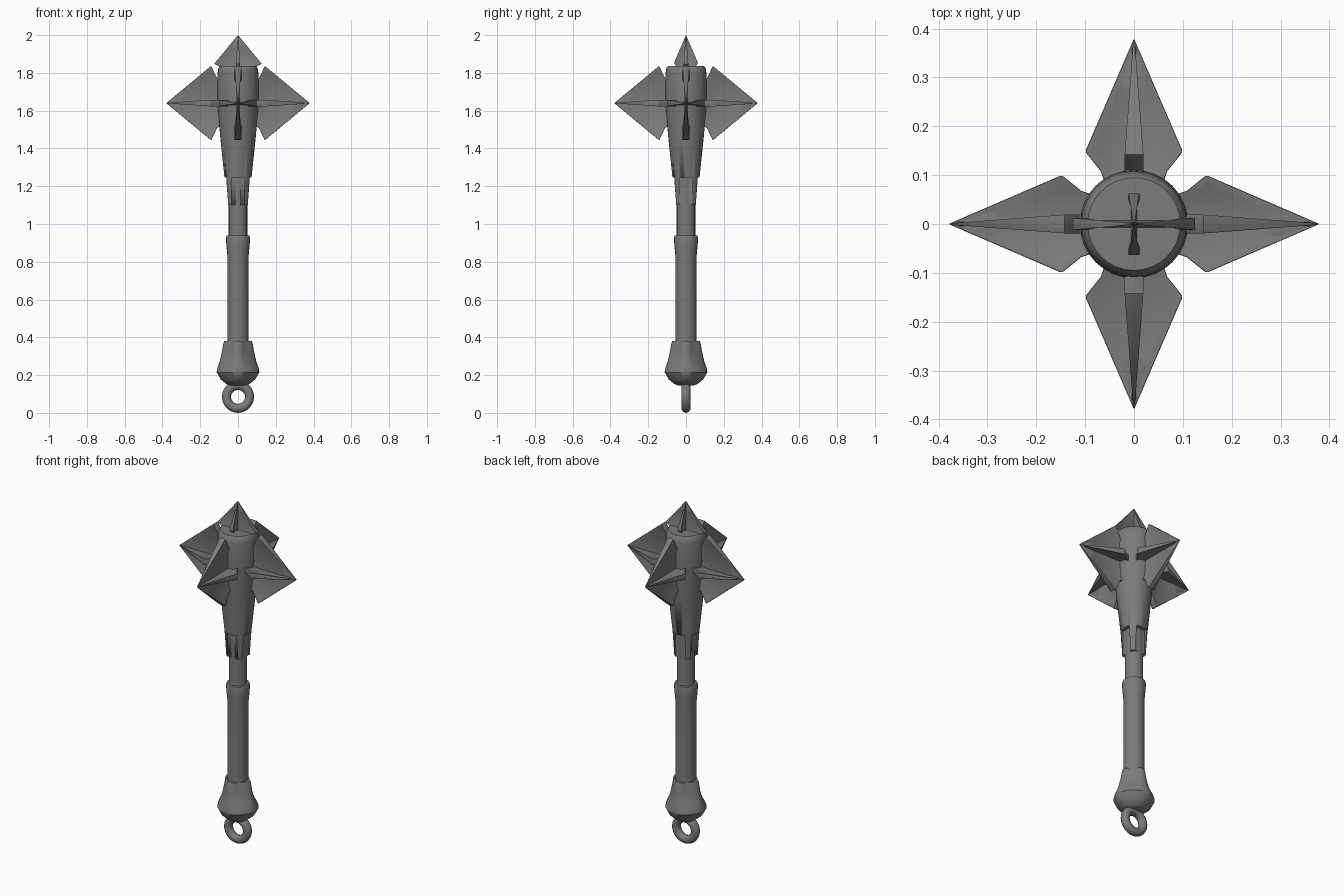
import bpy, bmesh, math
from mathutils import Matrix, Vector

cube = bpy.data.objects.get("Cube")
if cube:
    bpy.data.objects.remove(cube, do_unlink=True)

steel = bpy.data.materials.new("dark_steel")
steel.use_nodes = True
COLOUR = (0.2, 0.2, 0.2, 1)
steel.diffuse_color = COLOUR
steel.node_tree.nodes["Principled BSDF"].inputs["Base Color"].default_value = COLOUR


def finish(name, bm, angle=35):
    bmesh.ops.recalc_face_normals(bm, faces=bm.faces)
    mesh = bpy.data.meshes.new(name)
    bm.to_mesh(mesh)
    bm.free()
    mesh.materials.append(steel)
    obj = bpy.data.objects.new(name, mesh)
    bpy.context.collection.objects.link(obj)
    bpy.ops.object.select_all(action='DESELECT')
    obj.select_set(True)
    bpy.context.view_layer.objects.active = obj
    bpy.ops.object.shade_smooth_by_angle(angle=math.radians(angle))
    return obj


def lathe(name, profile, sides=24, ridge=None):
    """Turned part; each profile point is (radius, height, ridge height)."""
    bm = bmesh.new()
    rings = []
    for r, z, *extra in profile:
        ring = []
        for i in range(sides):
            a = math.tau * i / sides
            rad = r + (extra[0] * ridge(a) if ridge else 0)
            ring.append(bm.verts.new((rad * math.cos(a), rad * math.sin(a), z)))
        rings.append(ring)
    for lo, hi in zip(rings, rings[1:]):
        for i in range(sides):
            j = (i + 1) % sides
            bm.faces.new((lo[i], lo[j], hi[j], hi[i]))
    bm.faces.new(rings[0][::-1])
    bm.faces.new(rings[-1])
    return finish(name, bm)


def add_fin(bm, outline, thick, roll):
    """Tapered plate pointing along +x with a recessed panel on both sides."""
    part = bmesh.new()
    tip = max(u for u, v in outline)
    sides = []
    for s in (1, -1):
        verts = [part.verts.new((u, s * (0.003 if u == tip else thick), v)) for u, v in outline]
        sides.append(verts)
    panels = [part.faces.new(sides[0]), part.faces.new(sides[1][::-1])]
    n = len(outline)
    for i in range(n):
        j = (i + 1) % n
        part.faces.new((sides[0][i], sides[1][i], sides[1][j], sides[0][j]))
    bmesh.ops.recalc_face_normals(part, faces=part.faces)
    rim = [e for e in part.edges if e.calc_face_angle(0) > 0.6]
    for panel in panels:
        bmesh.ops.inset_region(part, faces=[panel], thickness=0.022, depth=-0.009)
    bmesh.ops.bevel(part, geom=[e for e in rim if e.is_valid], offset=0.004,
                    segments=2, affect='EDGES', profile=0.5)
    part.transform(Matrix.Rotation(roll, 4, 'X'))
    temp = bpy.data.meshes.new("fin_temp")
    part.to_mesh(temp)
    part.free()
    bm.from_mesh(temp)
    bpy.data.meshes.remove(temp)


def mirrored(half):
    return half + [(u, -v) for u, v in reversed(half) if v]


TALL = mirrored([(0.085, 0.12), (0.11, 0.13), (0.142, 0.197), (0.38, 0)])
WIDE = mirrored([(0.085, 0.06), (0.108, 0.068), (0.148, 0.1), (0.38, 0)])


def spike(name, matrix):
    bm = bmesh.new()
    add_fin(bm, TALL, 0.021, 0)
    add_fin(bm, WIDE, 0.019, math.pi / 2)
    bm.transform(matrix)
    return finish(name, bm, 40)


# Four flanged spikes around the head and a smaller one on top
for i, label in enumerate(("left", "back", "right", "front")):
    spike(label + "_spike", Matrix.Translation((0, 0, 1.64)) @ Matrix.Rotation(i * math.pi / 2, 4, 'Z'))
spike("top_spike", Matrix.Translation((0, 0, 1.757)) @ Matrix.Rotation(-math.pi / 2, 4, 'Y')
      @ Matrix.Scale(0.64, 4))

# Tapered head with notches cut around its lower sleeve
head = lathe("head", [(0.062, 1.1), (0.071, 1.24), (0.095, 1.47), (0.108, 1.62),
                      (0.111, 1.68), (0.108, 1.8), (0.104, 1.825), (0.095, 1.837)], 32)
bm = bmesh.new()
for i in range(4):
    turn = Matrix.Rotation(i * math.pi / 2, 4, 'Z')
    box = Matrix.Translation((0.097, 0, 1.145)) @ Matrix.Diagonal((0.1, 0.068, 0.2, 1))
    bmesh.ops.create_cube(bm, size=1, matrix=turn @ box)
cutter = finish("notch_cutter", bm)
cutter.hide_render = True
cutter.hide_viewport = True
cut = head.modifiers.new("notches", 'BOOLEAN')
cut.operation = 'DIFFERENCE'
cut.solver = 'EXACT'
cut.object = cutter

# Shaft and grip with its flared collar
lathe("shaft", [(0.049, 0.85), (0.049, 1.3)])
lathe("grip", [(0.056, 0.36), (0.055, 0.6), (0.055, 0.82), (0.06, 0.87),
               (0.064, 0.925), (0.06, 0.938), (0.048, 0.94)])

# Pommel with four ridges that fade into a round base
lathe("pommel", [(0.04, 0.145, 0), (0.06, 0.152, 0), (0.09, 0.178, 0.002), (0.109, 0.215, 0.004),
                 (0.105, 0.23, 0.007), (0.082, 0.275, 0.014), (0.067, 0.33, 0.017),
                 (0.061, 0.37, 0.016), (0.058, 0.38, 0.015)],
      48, lambda a: abs(math.cos(2 * a)) ** 3 if math.cos(4 * a) > -1 and math.cos(2 * a) ** 2 > 0
      and max(abs(math.cos(a)), abs(math.sin(a))) > 0.75 else 0)

# Hanging ring
bm = bmesh.new()
MAJOR, MINOR, AROUND, TUBE = 0.061, 0.024, 28, 10
grid = []
for i in range(AROUND):
    a = math.tau * i / AROUND
    row = []
    for k in range(TUBE):
        b = math.tau * k / TUBE
        r = MAJOR + MINOR * math.cos(b)
        row.append(bm.verts.new(Vector((r * math.sin(a), MINOR * math.sin(b), 0.085 - r * math.cos(a)))))
    grid.append(row)
for i in range(AROUND):
    for k in range(TUBE):
        nxt, up = grid[(i + 1) % AROUND], (k + 1) % TUBE
        bm.faces.new((grid[i][k], nxt[k], nxt[up], grid[i][up]))
finish("hanging_ring", bm, 60)
